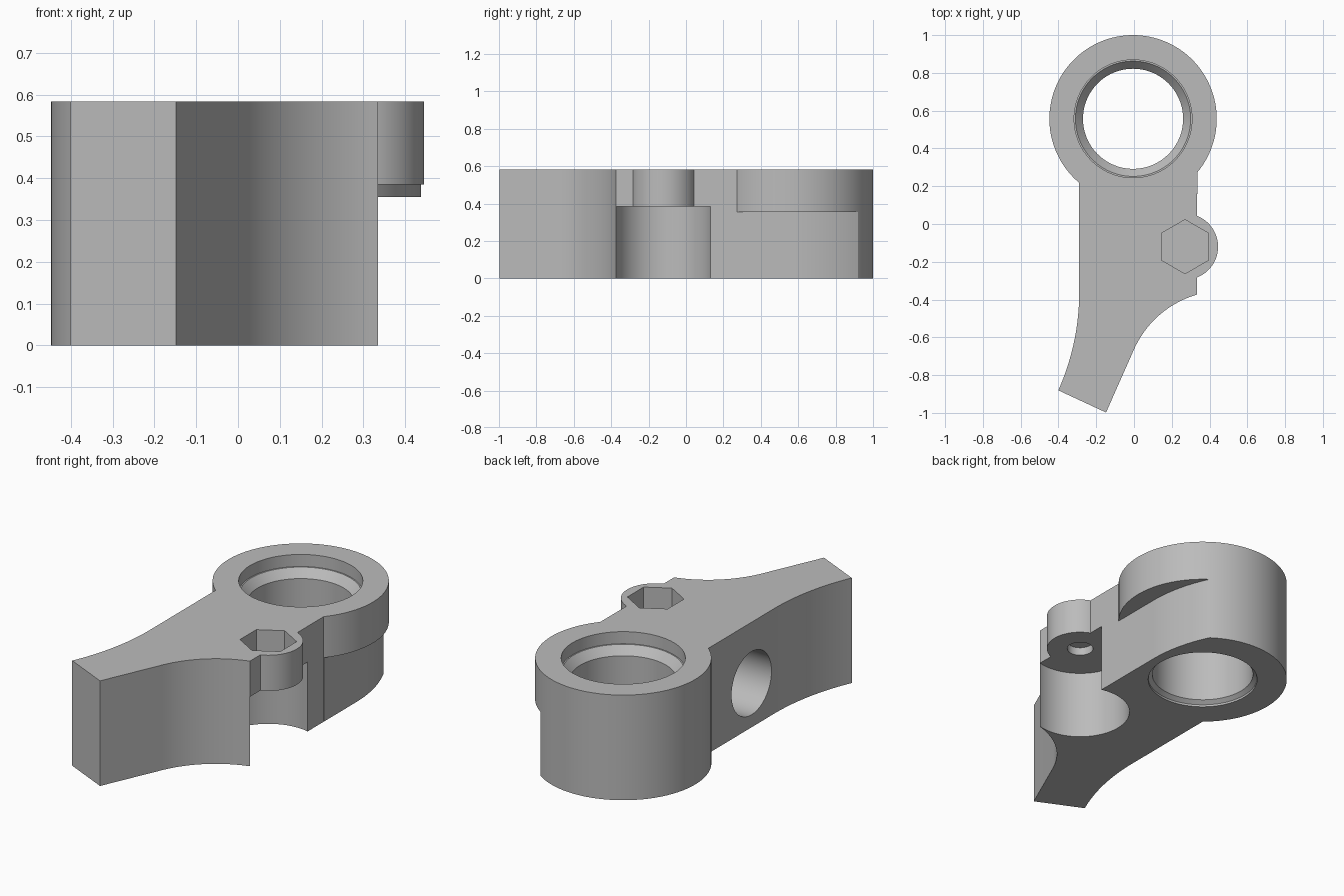
import bpy, bmesh
from math import sin, cos, pi, radians, atan2
from mathutils import Matrix

cube = bpy.data.objects.get("Cube")
if cube:
    bpy.data.objects.remove(cube, do_unlink=True)

H = 0.583           # overall height
WALL = 0.335        # flat side of the arm
RING = (-0.005, 0.557)
BOSS = (0.27, -0.12)


def arc(cx, cy, r, a0, a1, n=24):
    return [(cx + r * cos(a0 + (a1 - a0) * i / n), cy + r * sin(a0 + (a1 - a0) * i / n))
            for i in range(n + 1)]


def loft(name, sections):
    """Closed solid through a stack of (outline, z) sections."""
    bm = bmesh.new()
    loops = [[bm.verts.new((x, y, z)) for x, y in pts] for pts, z in sections]
    n = len(loops[0])
    for low, high in zip(loops, loops[1:]):
        for i in range(n):
            j = (i + 1) % n
            bm.faces.new((low[i], low[j], high[j], high[i]))
    bm.faces.new(loops[0][::-1])
    bm.faces.new(loops[-1])
    bmesh.ops.recalc_face_normals(bm, faces=bm.faces)
    mesh = bpy.data.meshes.new(name)
    bm.to_mesh(mesh)
    bm.free()
    obj = bpy.data.objects.new(name, mesh)
    bpy.context.collection.objects.link(obj)
    return obj


def prism(name, pts, z0, z1):
    return loft(name, [(pts, z0), (pts, z1)])


def turned(name, centre, steps, n=128):
    """Solid of revolution from (radius, z) steps."""
    return loft(name, [(arc(*centre, r, 0, 2 * pi * (n - 1) / n, n - 1), z) for r, z in steps])


def combine(target, tool, operation):
    tool.hide_render = True
    mod = target.modifiers.new(tool.name, "BOOLEAN")
    mod.operation, mod.solver, mod.object = operation, "EXACT", tool
    bpy.context.view_layer.objects.active = target
    bpy.ops.object.modifier_apply(modifier=mod.name)
    bpy.data.objects.remove(tool, do_unlink=True)


# Arm outline: curved tail, straight sides, top end hidden inside the ring
fx, fy, fr = 0.477, -0.876, 0.522
tail_inner = arc(fx, fy, fr, atan2(-0.375 - fy, WALL - fx), radians(156))
tail_outer = arc(-1.57, -0.36, 1.28, radians(-24), 0)
outline = [(WALL, RING[1])] + tail_inner + [(-0.148, -0.998)] + tail_outer + [(-0.29, RING[1])]
lever = prism("lever_body", outline, 0, H)

# Ring, with its lower side trimmed back to the arm's wall
ring = turned("ring", RING, [(0.443, 0), (0.443, H)])
trim = arc(WALL - 0.818, RING[1], 0.818, 0, radians(32))
combine(ring, prism("ring_trim", [(WALL, 0)] + trim + [(0.7, 1.1), (0.7, 0)], -0.1, 0.355),
        "DIFFERENCE")
combine(lever, ring, "UNION")

# Bolt boss and the round recess beneath it
combine(lever, turned("bolt_boss", BOSS, [(0.175, 0.1), (0.175, H)]), "UNION")
combine(lever, turned("boss_recess", BOSS, [(0.26, -0.1), (0.26, 0.385)]), "DIFFERENCE")

# Hexagonal nut pocket and blind bolt hole
hexagon = arc(*BOSS, 0.143, pi / 2, pi / 2 + 5 * pi / 3, 5)
combine(lever, prism("nut_pocket", hexagon, 0.445, H + 0.1), "DIFFERENCE")
combine(lever, turned("bolt_hole", BOSS, [(0.068, 0.3), (0.068, 0.43)], 48), "DIFFERENCE")

# Stepped bearing bore
bore = [(0.287, -0.1), (0.287, 0.012), (0.265, 0.03), (0.265, H - 0.112),
        (0.305, H - 0.067), (0.312, H - 0.067), (0.312, H + 0.1)]
combine(lever, turned("bearing_bore", RING, bore), "DIFFERENCE")

# Blind round hole in the flat side
side_hole = turned("side_hole", (0, 0), [(0.175, -0.5), (0.175, -0.04)], 96)
side_hole.data.transform(Matrix.Translation((0, -0.16, 0.245)) @ Matrix.Rotation(pi / 2, 4, "Y"))
combine(lever, side_hole, "DIFFERENCE")

# Colour and shading
grey = bpy.data.materials.new("plain_grey")
grey.use_nodes = True
colour = (0.5, 0.5, 0.5, 1)
grey.diffuse_color = colour
grey.node_tree.nodes["Principled BSDF"].inputs["Base Color"].default_value = colour
lever.data.materials.clear()
lever.data.materials.append(grey)
for face in lever.data.polygons:
    face.material_index = 0
bpy.ops.object.select_all(action="DESELECT")
lever.select_set(True)
bpy.context.view_layer.objects.active = lever
bpy.ops.object.shade_smooth_by_angle(angle=radians(20))
